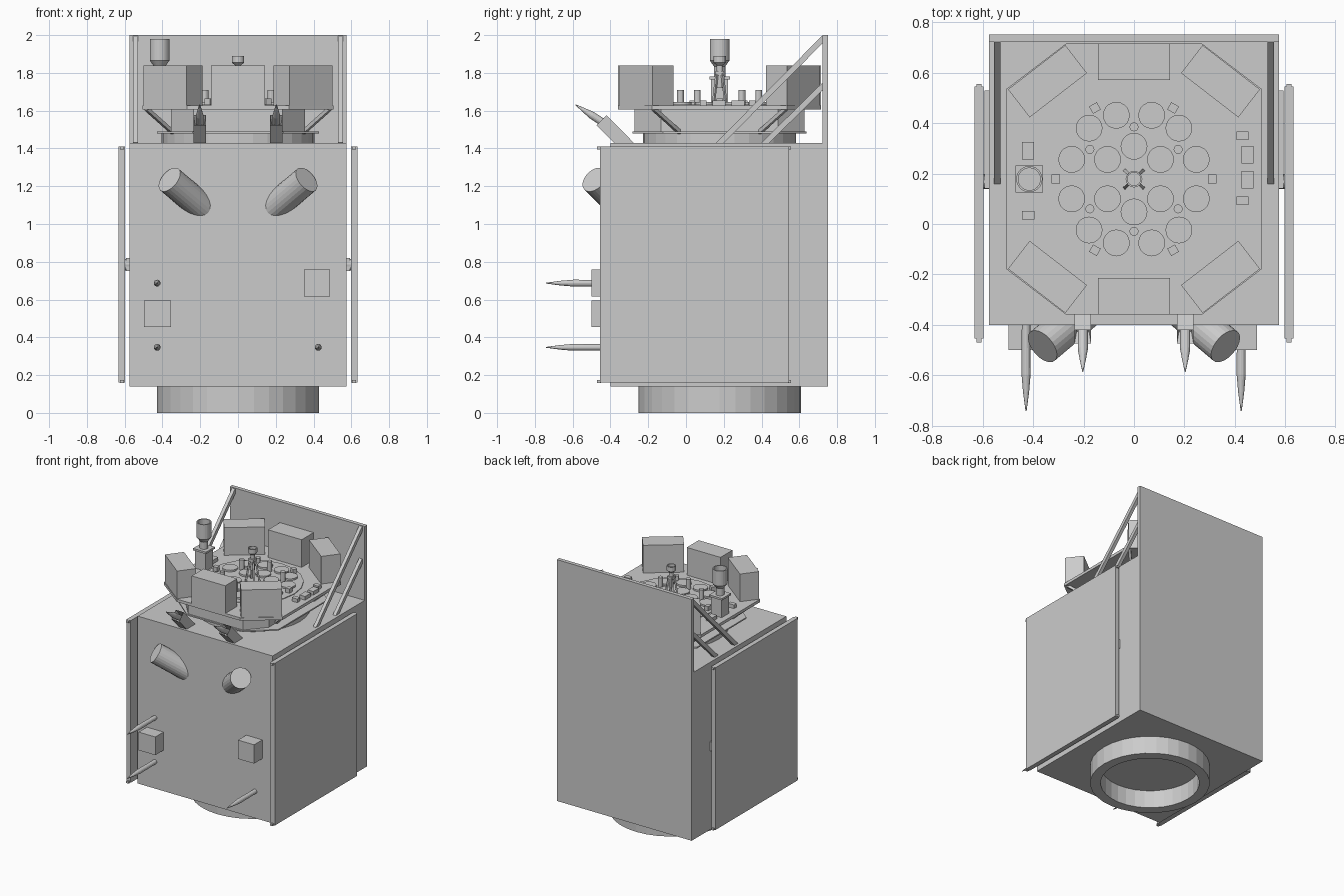
import bpy, bmesh, math
from mathutils import Vector, Matrix

if "Cube" in bpy.data.objects:
    bpy.data.objects.remove(bpy.data.objects["Cube"])

grey = bpy.data.materials.new("satellite_grey")
grey.diffuse_color = (0.6, 0.6, 0.6, 1)
grey.use_nodes = True
grey.node_tree.nodes["Principled BSDF"].inputs["Base Color"].default_value = grey.diffuse_color
CY = 0.178  # y of the central axis


def finish(name, bm):
    bmesh.ops.recalc_face_normals(bm, faces=bm.faces)
    me = bpy.data.meshes.new(name)
    bm.to_mesh(me)
    bm.free()
    me.materials.append(grey)
    ob = bpy.data.objects.new(name, me)
    bpy.context.collection.objects.link(ob)
    return ob


def box(name, x0, x1, y0, y1, z0, z1, angle=0):
    bm = bmesh.new()
    bmesh.ops.create_cube(bm, size=1)
    m = (Matrix.Translation(((x0 + x1) / 2, (y0 + y1) / 2, (z0 + z1) / 2))
         @ Matrix.Rotation(angle, 4, 'Z')
         @ Matrix.Diagonal((x1 - x0, y1 - y0, z1 - z0, 1)))
    bm.transform(m)
    return finish(name, bm)


def block(name, x, y, sx, sy, z0, z1, angle=0):
    return box(name, x - sx / 2, x + sx / 2, y - sy / 2, y + sy / 2, z0, z1, angle)


def prism(name, outline, z0, z1):
    bm = bmesh.new()
    face = bm.faces.new([bm.verts.new((x, y, z0)) for x, y in outline])
    ext = bmesh.ops.extrude_face_region(bm, geom=[face])
    top = [v for v in ext['geom'] if isinstance(v, bmesh.types.BMVert)]
    bmesh.ops.translate(bm, verts=top, vec=(0, 0, z1 - z0))
    if not face.is_valid or len(bm.faces) < len(outline) + 2:
        bm.faces.new([v for v in bm.verts if v not in top])
    return finish(name, bm)


def lathe(name, profile, origin, axis=(0, 0, 1), sides=24, closed=False):
    """Revolve (radius, height) points around an axis."""
    bm = bmesh.new()
    rings = []
    for r, h in profile:
        rings.append([bm.verts.new((r * math.cos(2 * math.pi * i / sides),
                                    r * math.sin(2 * math.pi * i / sides), h))
                      for i in range(sides)])
    pairs = list(zip(rings, rings[1:]))
    if closed:
        pairs.append((rings[-1], rings[0]))
    for a, b in pairs:
        for i in range(sides):
            j = (i + 1) % sides
            bm.faces.new((a[i], a[j], b[j], b[i]))
    if not closed:
        bm.faces.new(rings[0])
        bm.faces.new(rings[-1])
    q = Vector((0, 0, 1)).rotation_difference(Vector(axis).normalized())
    bm.transform(Matrix.Translation(origin) @ q.to_matrix().to_4x4())
    return finish(name, bm)


def beam(name, a, b, w, h):
    """Square bar from a to b."""
    a, b = Vector(a), Vector(b)
    d = b - a
    bm = bmesh.new()
    bmesh.ops.create_cube(bm, size=1)
    rot = d.to_track_quat('Z', 'Y').to_matrix().to_4x4()
    bm.transform(Matrix.Translation((a + b) / 2) @ rot @ Matrix.Diagonal((w, h, d.length, 1)))
    return finish(name, bm)


def octagon(hx, hy, cx, cy):
    pts = [(hx, -cy), (hx, cy), (cx, hy), (-cx, hy), (-hx, cy), (-hx, -cy), (-cx, -hy), (cx, -hy)]
    return [(x, y + CY) for x, y in pts]


# Main body, back wall and launch ring
box("main_body", -0.575, 0.575, -0.40, 0.725, 0.14, 1.43)
box("back_wall", -0.575, 0.575, 0.722, 0.752, 0.14, 2.0)
lathe("launch_ring", [(0.43, 0), (0.43, 0.14), (0.355, 0.14), (0.355, 0)], (0, CY, 0), sides=32, closed=True)

for s in (-1, 1):
    # Folded side panels with their yoke and edge pins
    box("side_panel", *sorted((s * 0.597, s * 0.633)), -0.455, 0.545, 0.16, 1.41)
    box("panel_yoke", *sorted((s * 0.575, s * 0.592)), 0.14, 0.53, 0.75, 0.82)
    lathe("yoke_pivot", [(0.03, 0), (0.03, 0.03)], (s * 0.57, CY - 0.01, 0.785), (s, 0, 0), 16)
    for z in (0.165, 1.402):
        for y0, y1 in ((-0.47, -0.45), (0.54, 0.555)):
            box("panel_pin", *sorted((s * 0.604, s * 0.624)), y0, y1, z - 0.008, z + 0.008)
    # Diagonal struts bracing the back wall
    beam("long_strut", (s * 0.542, 0.17, 1.42), (s * 0.542, 0.73, 1.985), 0.026, 0.03)
    beam("short_strut", (s * 0.542, 0.41, 1.42), (s * 0.542, 0.73, 1.735), 0.026, 0.03)
    # Slanted tubes on the front
    d = Vector((s * 0.64, -0.54, 0.54)).normalized()
    end = Vector((s * 0.363, -0.485, 1.235))
    lathe("front_tube", [(0.075, -0.30), (0.075, 0)], end, d, 24)
    # Tilted open housings with needle antennas
    base, tip = Vector((s * 0.203, -0.30, 1.40)), Vector((s * 0.203, -0.447, 1.55))
    ob = beam("antenna_housing", base, tip, 0.066, 0.075)
    bm = bmesh.new()
    bm.from_mesh(ob.data)
    bm.faces.ensure_lookup_table()
    axis = (tip - base).normalized()
    cap = max(bm.faces, key=lambda f: f.normal.dot(axis))
    bmesh.ops.inset_region(bm, faces=[cap], thickness=0.012)
    bmesh.ops.translate(bm, verts=list(cap.verts), vec=-axis * 0.06)
    bm.to_mesh(ob.data)
    bm.free()
    lathe("tilted_needle", [(0.02, 0), (0.02, 0.11), (0.012, 0.16), (0.002, 0.215)],
          (s * 0.203, -0.405, 1.515), (0, -0.84, 0.545), 16)

# Front boxes and needles
box("front_box_left", -0.497, -0.355, -0.50, -0.39, 0.455, 0.595)
box("front_box_right", 0.35, 0.487, -0.50, -0.39, 0.615, 0.76)
for x, z in ((-0.428, 0.687), (-0.428, 0.347), (0.425, 0.347)):
    lathe("front_needle", [(0.017, 0), (0.018, 0.20), (0.012, 0.27), (0.002, 0.345)], (x, -0.397, z), (0, -1, 0), 16)

# Turret: round base, flange, pedestal and octagonal deck
lathe("turret_base", [(0.405, 1.42), (0.405, 1.482)], (0, CY, 0), sides=32)
prism("turret_flange", octagon(0.43, 0.46, 0.24, 0.30), 1.48, 1.49)
prism("turret_pedestal", octagon(0.355, 0.45, 0.235, 0.31), 1.49, 1.606)
prism("deck", octagon(0.505, 0.537, 0.27, 0.358), 1.605, 1.627)
for sx in (-1, 1):
    for sy in (-1, 1):
        beam("deck_strut", (sx * 0.345, CY + sy * 0.21, 1.485), (sx * 0.485, CY + sy * 0.35, 1.61), 0.02, 0.02)
        # Corner equipment boxes
        block("corner_box", sx * 0.343, CY + sy * 0.388, 0.287, 0.14, 1.625, 1.84, -sx * sy * math.radians(37.7))
for s in (-1, 1):
    block("end_box", 0, CY + s * 0.465, 0.287, 0.145, 1.625, 1.84)

# Round instrument plate with discs, pegs and cubes
lathe("instrument_plate", [(0.357, 1.62), (0.357, 1.632)], (0, CY, 0), sides=20)
discs = [(0, 0.13), (0.07, 0.253), (0.178, 0.202), (0.247, 0.078), (0.105, 0.078)]
pegs = [(0, 0.207), (0.175, 0.118)]
cubes = [(0.31, 0), (0.155, 0.282)]


def mirrored(points):
    return sorted({(a * x, b * y) for x, y in points for a in (-1, 1) for b in (-1, 1)})


for x, y in mirrored(discs):
    lathe("disc", [(0.053, 1.62), (0.053, 1.645)], (x, CY + y, 0), sides=20)
for x, y in mirrored(pegs):
    lathe("peg", [(0.018, 1.62), (0.018, 1.71)], (x, CY + y, 0), sides=12)
for x, y in mirrored(cubes):
    block("small_cube", x, CY + y, 0.033, 0.035, 1.62, 1.665, math.atan2(y, x))

# Small boxes near the deck edges
for x, y, sx, sy in ((-0.42, 0.29, 0.047, 0.07), (-0.42, 0.035, 0.05, 0.033), (0.43, 0.35, 0.047, 0.035),
                     (0.45, 0.275, 0.048, 0.07), (0.45, 0.175, 0.048, 0.07), (0.43, 0.092, 0.047, 0.035)):
    block("deck_box", x, y, sx, sy, 1.62, 1.655)

# Side horn antenna on a square stand
block("horn_stand", -0.415, CY, 0.09, 0.09, 1.62, 1.765)
block("horn_stand_cap", -0.415, CY, 0.11, 0.108, 1.765, 1.78)
lathe("side_horn", [(0.03, 1.775), (0.03, 1.835), (0.052, 1.865), (0.052, 1.98), (0.044, 1.98), (0.044, 1.90)],
      (-0.415, CY, 0))

# Central horn on a tapering four-legged stand
for sx in (-1, 1):
    for sy in (-1, 1):
        beam("horn_leg", (sx * 0.036, CY + sy * 0.034, 1.625), (sx * 0.014, CY + sy * 0.014, 1.80), 0.012, 0.012)
block("horn_leg_top", 0, CY, 0.045, 0.045, 1.79, 1.81)
lathe("central_horn", [(0.016, 1.72), (0.016, 1.84), (0.033, 1.855), (0.033, 1.89), (0.026, 1.89), (0.026, 1.87)],
      (0, CY, 0), sides=16)
